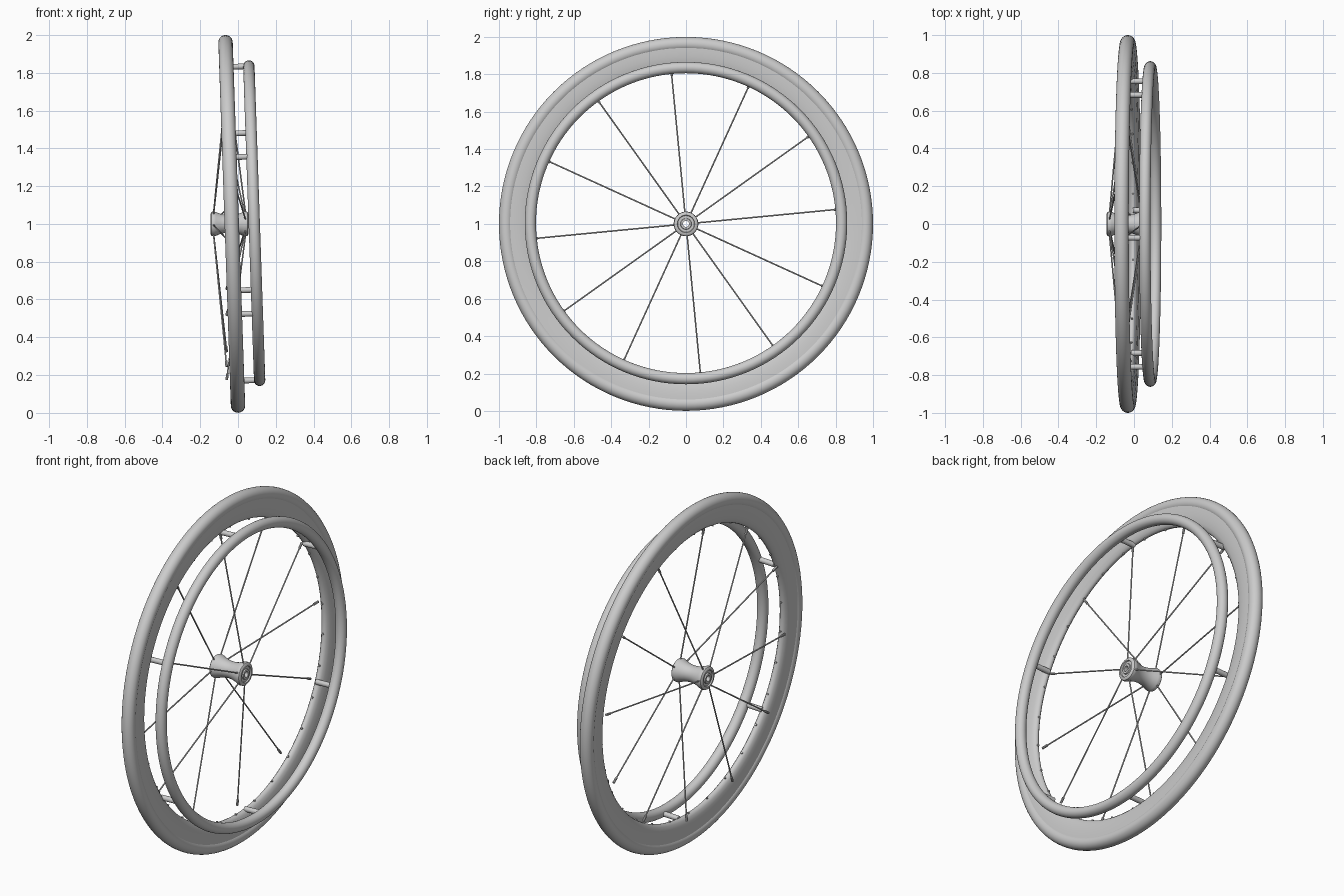
import bpy, bmesh
from math import sin, cos, pi, radians, atan2
from mathutils import Matrix, Vector

if "Cube" in bpy.data.objects:
    bpy.data.objects.remove(bpy.data.objects["Cube"])

# Camber frame: rim, tire and hand rim lean 2 degrees; hub and spokes stay level
TILT = Matrix.Translation((-0.033, 0, 1)) @ Matrix.Rotation(-atan2(0.066, 1.924), 4, 'Y')
LEVEL = Matrix.Translation((0, 0, 1))


def finish(name, bm, frame, angle=40):
    bmesh.ops.recalc_face_normals(bm, faces=bm.faces)
    me = bpy.data.meshes.new(name)
    bm.to_mesh(me)
    bm.free()
    ob = bpy.data.objects.new(name, me)
    bpy.context.collection.objects.link(ob)
    ob.matrix_world = frame
    bpy.ops.object.select_all(action='DESELECT')
    ob.select_set(True)
    bpy.context.view_layer.objects.active = ob
    bpy.ops.object.shade_smooth_by_angle(angle=radians(angle))
    return ob


def lathe(name, profile, frame, steps=128):
    """Spin a closed (x, radius) profile around the x axis."""
    bm = bmesh.new()
    rings = []
    for i in range(steps):
        a = 2 * pi * i / steps
        rings.append([bm.verts.new((x, r * cos(a), r * sin(a))) for x, r in profile])
    n = len(profile)
    for i in range(steps):
        p, q = rings[i], rings[(i + 1) % steps]
        for j in range(n):
            k = (j + 1) % n
            bm.faces.new((p[j], p[k], q[k], q[j]))
    return finish(name, bm, frame)


def circle(x, r, radius, n=24):
    return [(x + radius * cos(2 * pi * i / n), r + radius * sin(2 * pi * i / n)) for i in range(n)]


def rod(bm, a, b, radius, sides=12):
    a, b = Vector(a), Vector(b)
    d = b - a
    m = Matrix.Translation((a + b) / 2) @ d.to_track_quat('Z', 'Y').to_matrix().to_4x4()
    bmesh.ops.create_cone(bm, cap_ends=True, segments=sides, radius1=radius,
                          radius2=radius, depth=d.length, matrix=m)


def polar(x, r, deg):
    a = radians(deg)
    return Vector((x, r * cos(a), r * sin(a)))


# Tire and hand rim
lathe("tire", circle(0, 0.962, 0.038), TILT)
lathe("hand_rim", circle(0.119, 0.832, 0.03), TILT)

# Deep rim with a rounded inner edge
half = [(0.031, 0.945), (0.031, 0.92), (0.029, 0.895), (0.025, 0.865), (0.018, 0.845), (0.009, 0.835)]
lathe("rim", half + [(0, 0.832)] + [(-x, r) for x, r in reversed(half)], TILT)

# Small eyelets around the inside of the rim
bm = bmesh.new()
for i in range(30):
    rod(bm, polar(0, 0.826, 5 + i * 12), polar(0, 0.84, 5 + i * 12), 0.006, 8)
finish("rim_eyelets", bm, TILT)

# Posts joining the hand rim to the rim
bm = bmesh.new()
for i in range(6):
    rod(bm, polar(0.0, 0.834, 35 + i * 60), polar(0.117, 0.834, 35 + i * 60), 0.015, 20)
finish("hand_rim_posts", bm, TILT)

# Hub: waisted shell with flanges, recessed ends and a bore
shell = [(0.100, 0.016), (0.100, 0.028), (0.093, 0.030), (0.093, 0.044), (0.100, 0.047),
         (0.099, 0.058), (0.094, 0.064), (0.082, 0.066), (0.072, 0.063), (0.050, 0.054),
         (0.025, 0.048)]
hub = shell + [(0, 0.046)] + [(-x, r) for x, r in reversed(shell)]
lathe("hub", hub, LEVEL @ Matrix.Translation((-0.045, 0, 0)), 48)

# Radial spokes alternate between the two hub flanges, with nipples at the rim
spokes, nipples = bmesh.new(), bmesh.new()
for i in range(12):
    deg = 5.5 + i * 30
    start = polar(0.040 if i % 2 else -0.130, 0.055, deg)
    end = polar(-0.06, 0.83, deg)
    rod(spokes, start, end, 0.004, 8)
    rod(nipples, end - (end - start).normalized() * 0.035, end, 0.007, 8)
finish("spokes", spokes, LEVEL)
finish("spoke_nipples", nipples, LEVEL)
